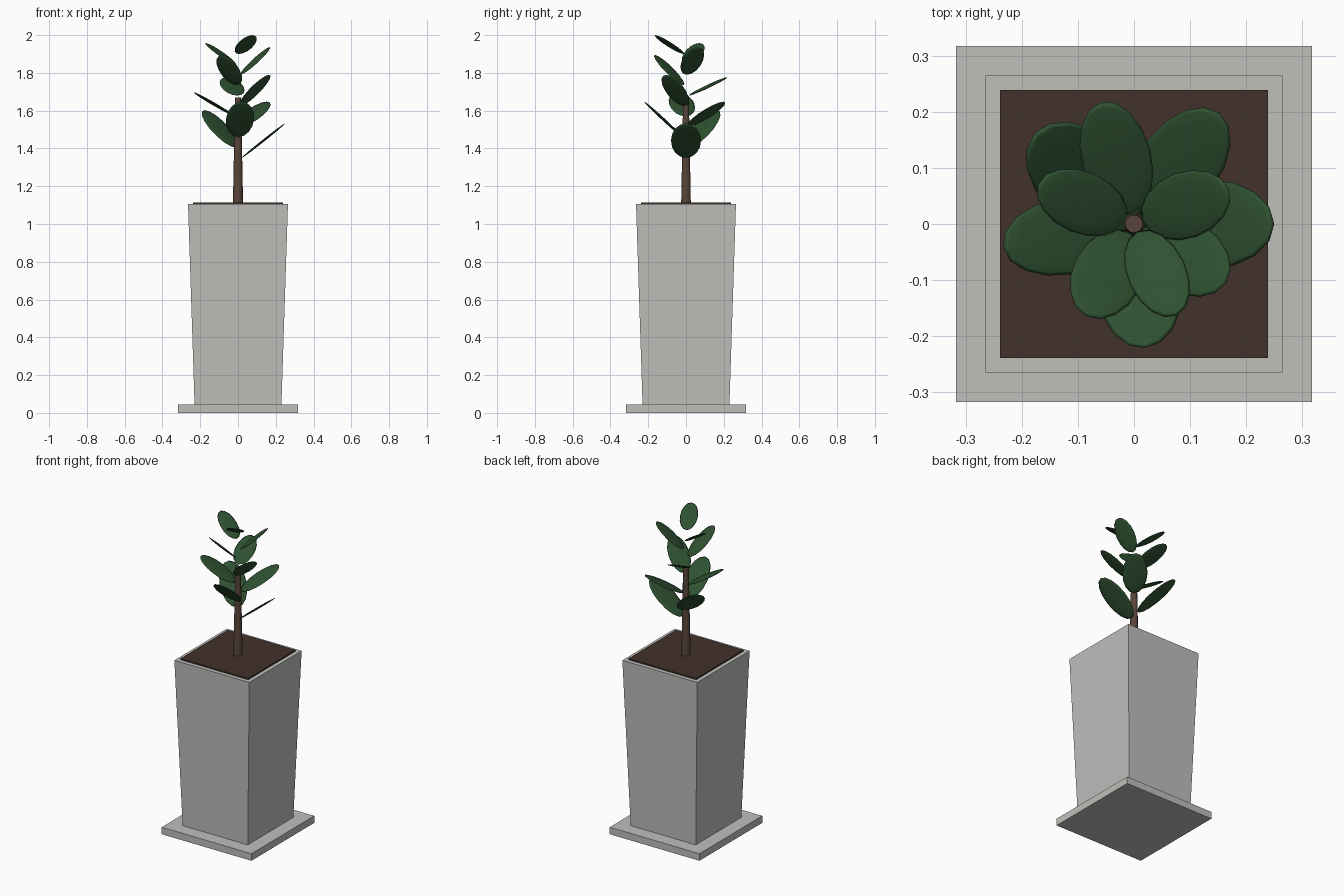
import bpy, bmesh, math
from mathutils import Matrix, Vector

cube = bpy.data.objects.get("Cube")
if cube:
    bpy.data.objects.remove(cube, do_unlink=True)


def material(name, rgb):
    m = bpy.data.materials.new(name)
    m.use_nodes = True
    col = (*rgb, 1.0)
    m.diffuse_color = col
    bsdf = next(n for n in m.node_tree.nodes if n.type == 'BSDF_PRINCIPLED')
    bsdf.inputs["Base Color"].default_value = col
    bsdf.inputs["Roughness"].default_value = 0.8
    return m


concrete = material("pale concrete", (0.52, 0.52, 0.50))
earth = material("dark soil", (0.055, 0.032, 0.025))
bark = material("brown bark", (0.10, 0.06, 0.042))
green = material("deep green", (0.028, 0.083, 0.031))


def add_object(name, bm, mat, smooth=False):
    mesh = bpy.data.meshes.new(name)
    for f in bm.faces:
        f.smooth = smooth and len(f.verts) <= 4
    bm.to_mesh(mesh)
    bm.free()
    mesh.materials.append(mat)
    ob = bpy.data.objects.new(name, mesh)
    bpy.context.collection.objects.link(ob)


def taper(name, mat, sides, r0, r1, z0, z1, smooth=False):
    """Tapered prism; for four sides the radii are half widths."""
    bm = bmesh.new()
    k = math.sqrt(2) if sides == 4 else 1.0
    spin = Matrix.Rotation(math.pi / sides, 4, 'Z')
    bmesh.ops.create_cone(bm, cap_ends=True, segments=sides,
                          radius1=r0 * k, radius2=r1 * k, depth=z1 - z0,
                          matrix=Matrix.Translation((0, 0, (z0 + z1) / 2)) @ spin)
    add_object(name, bm, mat, smooth)


# Planter, tray and soil
taper("tray", concrete, 4, 0.317, 0.317, 0.0, 0.045)
taper("planter", concrete, 4, 0.230, 0.2645, 0.045, 1.105)
taper("soil", earth, 4, 0.239, 0.239, 1.09, 1.114)

# Trunk
taper("trunk", bark, 10, 0.027, 0.016, 1.10, 1.67, smooth=True)

# Leaves spiral up the trunk by the golden angle: (tip distance, tip height)
TIPS = [(0.25, 1.533), (0.24, 1.603), (0.222, 1.648), (0.25, 1.648),
        (0.237, 1.697), (0.195, 1.790), (0.225, 1.777), (0.185, 1.895),
        (0.18, 1.937), (0.185, 1.958), (0.18, 2.0)]

for i, (reach, top) in enumerate(TIPS):
    base = Vector((0.019 - 0.0005 * i, 0, 1.35 + 0.055 * i))
    tip = Vector((reach, 0, top))
    along = tip - base
    length = along.length
    pitch = math.atan2(along.z, along.x)
    bm = bmesh.new()
    bmesh.ops.create_uvsphere(bm, u_segments=16, v_segments=8, radius=1.0)
    bm.transform(Matrix.Rotation(math.radians(137.5 * i), 4, 'Z')
                 @ Matrix.Translation((base + tip) / 2)
                 @ Matrix.Rotation(-pitch, 4, 'Y')
                 @ Matrix.Diagonal((length / 2, length * 0.27, 0.006, 1)))
    add_object(f"leaf_{i + 1}", bm, green, smooth=True)
